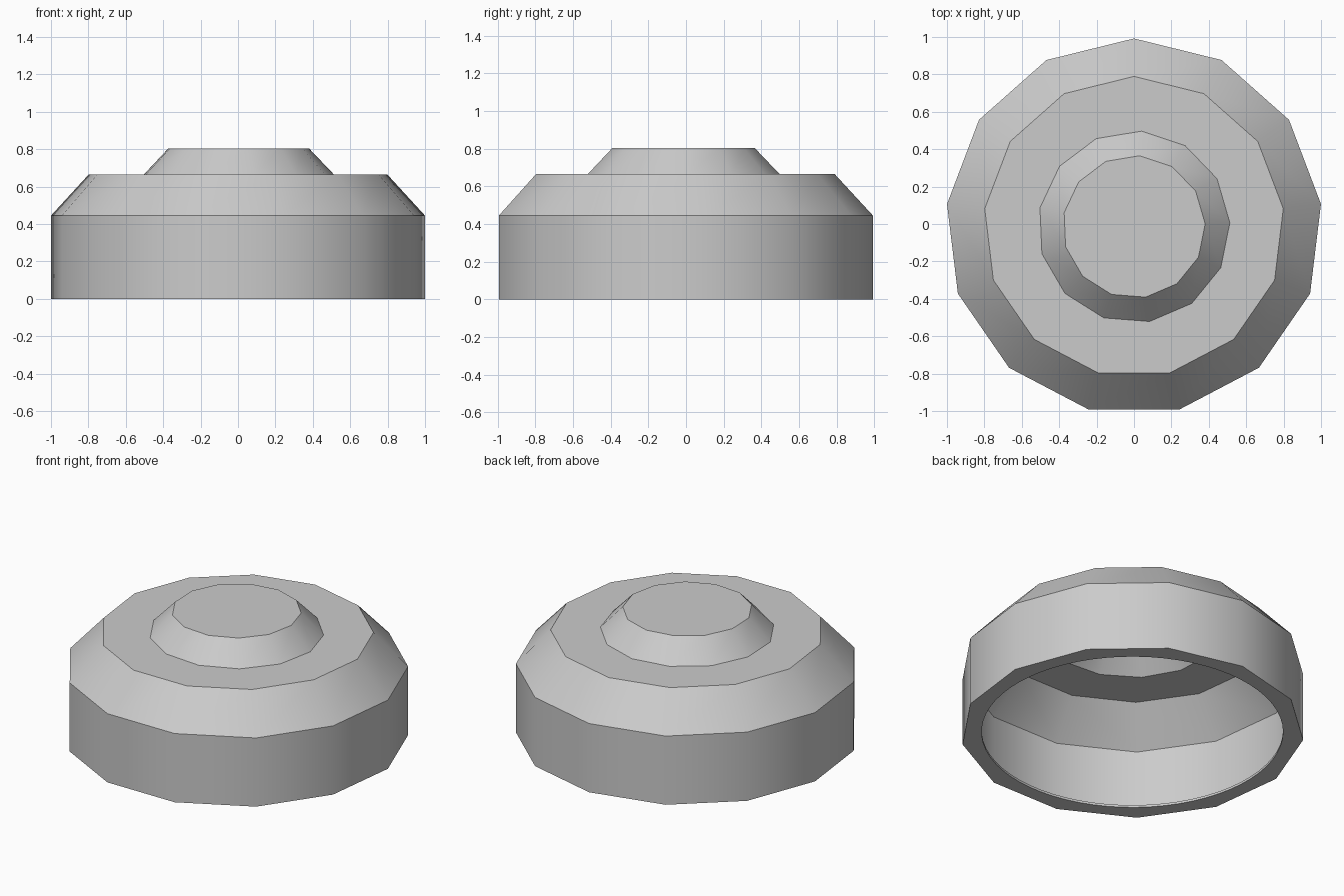
import bpy
import bmesh
from math import sin, cos, pi, radians
from mathutils import Vector

SIDES = 13
CENTRE_Y = -0.015

cube = bpy.data.objects.get("Cube")
if cube:
    bpy.data.objects.remove(cube, do_unlink=True)

grey = bpy.data.materials.new("plain grey")
grey.use_nodes = True
COLOUR = (0.6, 0.6, 0.6, 1)
grey.diffuse_color = COLOUR
for node in grey.node_tree.nodes:
    if node.type == 'BSDF_PRINCIPLED':
        node.inputs["Base Color"].default_value = COLOUR


def ring(radius, z, count=SIDES, turn=0.0):
    """Points of a regular polygon, starting at the back, clockwise from above."""
    angles = [turn + 2 * pi * i / count for i in range(count)]
    return [Vector((radius * sin(a), CENTRE_Y + radius * cos(a), z)) for a in angles]


def subdivide(points, steps):
    """Split each polygon edge into equal steps."""
    return [p.lerp(points[(i + 1) % len(points)], s / steps)
            for i, p in enumerate(points) for s in range(steps)]


def loft(name, rings, cap=False):
    """Skin a series of rings, optionally closing the last one."""
    bm = bmesh.new()
    loops = [[bm.verts.new(p) for p in pts] for pts in rings]
    for low, high in zip(loops, loops[1:]):
        n = len(low)
        for i in range(n):
            j = (i + 1) % n
            bm.faces.new((low[j], low[i], high[i], high[j]))
    if cap:
        bm.faces.new(loops[-1][::-1])
    mesh = bpy.data.meshes.new(name)
    bm.to_mesh(mesh)
    bm.free()
    mesh.materials.append(grey)
    obj = bpy.data.objects.new(name, mesh)
    bpy.context.collection.objects.link(obj)
    bpy.ops.object.select_all(action='DESELECT')
    obj.select_set(True)
    bpy.context.view_layer.objects.active = obj
    bpy.ops.object.shade_smooth_by_angle(angle=radians(32))
    return obj


# Outer shell: upright wall, sloping shoulder and flat ledge up to the cap
TURN = radians(4.5)
loft("outer_shell", [ring(1.007, 0), ring(1.007, 0.445), ring(0.804, 0.665),
                     ring(0.513, 0.665, turn=TURN)])

# Small raised cap, hollow below and closed on top
loft("top_cap", [ring(0.513, 0.665, turn=TURN), ring(0.381, 0.803, turn=TURN)], cap=True)

# Thin base plate with a round opening
STEPS = 5
FINE = SIDES * STEPS
THICK = 0.015
loft("base_rim", [subdivide(ring(1.005, THICK), STEPS), ring(0.885, THICK, FINE),
                  ring(0.885, 0, FINE), subdivide(ring(1.007, 0), STEPS)])
